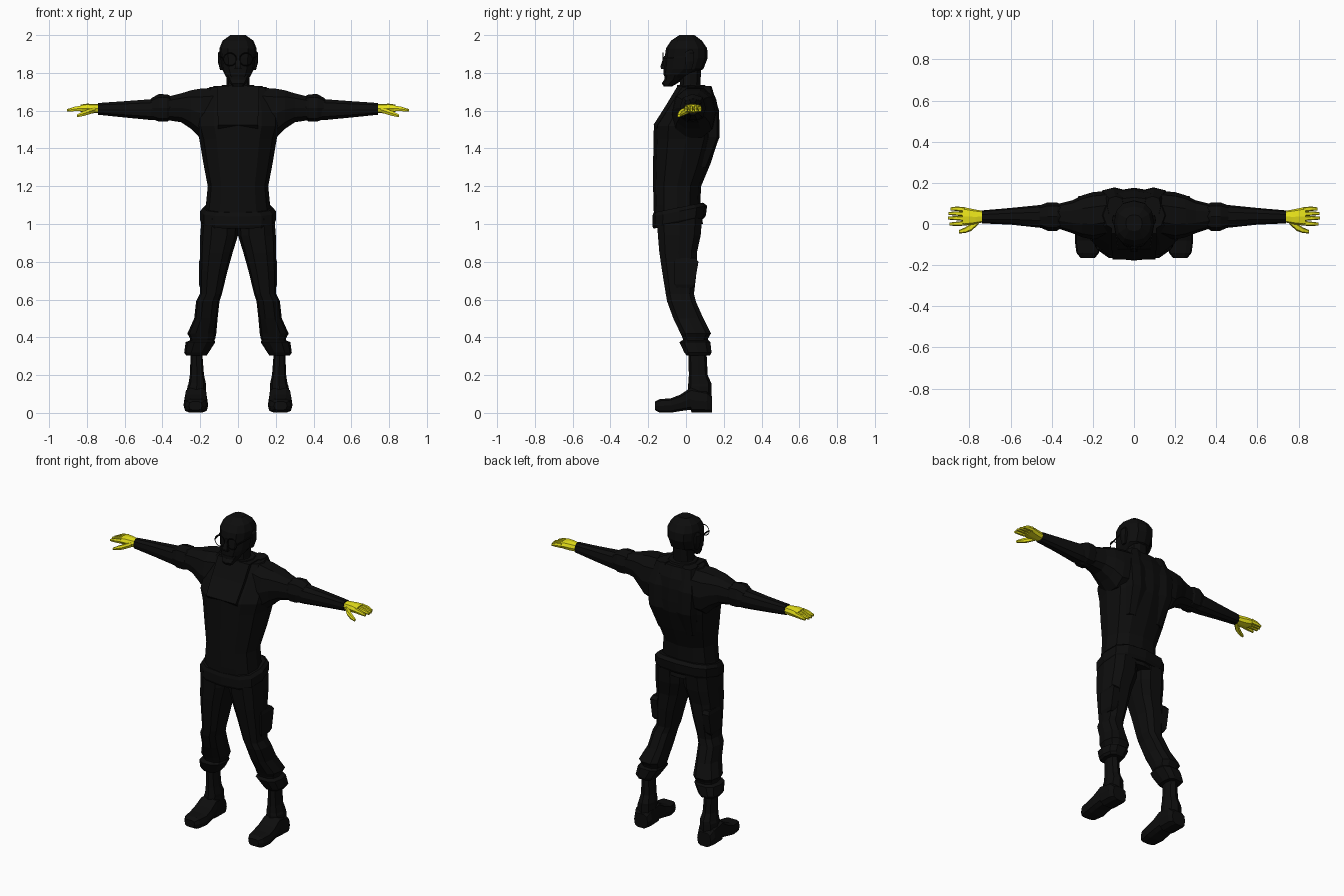
import bpy, bmesh, math


def material(name, rgb):
    m = bpy.data.materials.new(name)
    m.diffuse_color = (*rgb, 1)
    return m


BLACK = material("black cloth", (0.004, 0.004, 0.004))
YELLOW = material("yellow glove", (0.8, 0.76, 0.01))


def spow(v, p):
    return math.copysign(abs(v) ** p, v)


def loft(name, axis, rings, n=12, p=0.7, mat=BLACK, mirror=False, tilt=0.0):
    """Skin rings (position, a0, a1, b0, b1) placed along an axis.
    a and b are the two other axes in x, y, z order; low p gives boxy rings."""
    bm = bmesh.new()
    loops = []
    for t, a0, a1, b0, b1 in rings:
        loop = []
        for i in range(n):
            ang = 2 * math.pi * i / n + (math.pi / 4 if n == 4 else 0)
            k = 1.4142 if n == 4 else 1
            ca, sa = math.cos(ang) * k, math.sin(ang) * k
            a = (a0 + a1) / 2 + (a1 - a0) / 2 * spow(ca, p)
            b = (b0 + b1) / 2 + (b1 - b0) / 2 * spow(sa, p)
            co = {"x": (t, a, b), "y": (a, t, b), "z": (a, b, t + tilt * b)}[axis]
            loop.append(bm.verts.new(co))
        loops.append(loop)
    for l0, l1 in zip(loops, loops[1:]):
        for i in range(n):
            j = (i + 1) % n
            bm.faces.new((l0[i], l0[j], l1[j], l1[i]))
    bm.faces.new(loops[0])
    bm.faces.new(loops[-1])
    bmesh.ops.recalc_face_normals(bm, faces=bm.faces)
    me = bpy.data.meshes.new(name)
    bm.to_mesh(me)
    bm.free()
    me.materials.append(mat)
    ob = bpy.data.objects.new(name, me)
    bpy.context.collection.objects.link(ob)
    if mirror:
        ob.modifiers.new("mirror", "MIRROR").use_mirror_merge = False
    return ob


# jacket body, with a sloped chest above the forward point
loft("jacket", "z", [
    (1.00, -.185, .185, -.168, .09), (1.10, -.170, .170, -.172, .075),
    (1.20, -.160, .160, -.174, .08), (1.32, -.183, .183, -.174, .13),
    (1.45, -.205, .205, -.172, .172), (1.52, -.225, .225, -.170, .176),
    (1.60, -.225, .225, -.115, .172), (1.66, -.21, .21, -.075, .160),
    (1.725, -.15, .15, -.045, .130)], p=.85)
loft("chest_bib", "z", [
    (1.50, -.105, .105, -.150, -.08), (1.525, -.105, .105, -.172, -.08),
    (1.63, -.11, .11, -.105, 0), (1.73, -.11, .11, -.045, .06)], n=4, p=1)
loft("shoulder_blade", "z", [
    (1.30, .04, .13, .05, .11), (1.46, .03, .16, .06, .178),
    (1.60, .03, .17, .06, .175), (1.73, .05, .13, .04, .135)],
    n=8, mirror=True)
# belt sits higher at the back
loft("belt", "z", [
    (1.01, -.19, .19, -.172, .095), (1.025, -.2, .2, -.178, .105),
    (1.075, -.2, .2, -.178, .112), (1.095, -.185, .185, -.172, .09)],
    p=.7, tilt=.2)

# sleeves, elbow pads
loft("sleeve", "x", [
    (.08, -.05, .165, 1.46, 1.73), (.20, -.075, .155, 1.45, 1.722),
    (.25, -.065, .14, 1.50, 1.712), (.30, -.045, .115, 1.535, 1.695),
    (.36, -.025, .10, 1.545, 1.68), (.46, -.018, .092, 1.548, 1.663),
    (.60, -.003, .078, 1.562, 1.652), (.74, .003, .066, 1.577, 1.642)],
    n=10, p=.85, mirror=True)
loft("elbow_pad", "x", [
    (.345, -.015, .09, 1.56, 1.672), (.375, -.033, .105, 1.542, 1.686),
    (.42, -.033, .105, 1.542, 1.688), (.46, -.015, .09, 1.56, 1.665)],
    n=8, p=.8, mirror=True)

# gloves: palm, fingers and thumb
loft("glove_palm", "x", [
    (.735, .008, .064, 1.588, 1.634), (.77, .0, .07, 1.586, 1.636),
    (.80, -.005, .076, 1.588, 1.637), (.835, -.008, .083, 1.593, 1.632)],
    n=8, mat=YELLOW, mirror=True)
for i in range(4):
    y = -.008 + i * .0225
    tip = y + .004 if i else y - .002
    end = (.898, .905, .903, .893)[i]
    loft(f"glove_finger_{i + 1}", "x", [
        (.825, y, y + .0235, 1.597, 1.629),
        (.865, tip, tip + .021, 1.596, 1.622),
        (end, tip + .003, tip + .017, 1.595, 1.609)],
        n=6, mat=YELLOW, mirror=True)
loft("glove_thumb", "x", [
    (.755, .0, .035, 1.59, 1.622), (.79, -.033, .005, 1.578, 1.61),
    (.82, -.044, -.016, 1.57, 1.598), (.852, -.046, -.03, 1.565, 1.58)],
    n=6, mat=YELLOW, mirror=True)

# trousers with knee bulge and rolled cuffs
loft("trouser_leg", "z", [
    (1.03, 0, .193, -.160, .09), (.94, 0, .2, -.153, .082),
    (.85, .028, .202, -.145, .062), (.75, .056, .203, -.130, .060),
    (.63, .085, .202, -.110, .045), (.59, .098, .222, -.103, .055),
    (.50, .108, .232, -.07, .095), (.42, .115, .268, -.032, .135),
    (.395, .12, .255, -.02, .12), (.36, .14, .25, -.01, .11)],
    n=10, p=.75, mirror=True)
loft("trouser_cuff", "z", [
    (.385, .125, .25, -.02, .12), (.375, .12, .277, -.038, .132),
    (.32, .155, .285, -.012, .138), (.305, .165, .275, .0, .13)],
    n=10, p=.75, mirror=True)
loft("thigh_pocket", "z", [
    (.66, .17, .2, -.05, .03), (.68, .16, .207, -.06, .045),
    (.80, .16, .207, -.06, .066), (.82, .16, .2, -.05, .05)],
    n=4, p=1, mirror=True)

# boots
loft("boot_shaft", "z", [
    (.33, .19, .25, .012, .108), (.20, .18, .255, .015, .115),
    (.155, .17, .262, .012, .135), (.14, .17, .268, .01, .135),
    (.06, .165, .275, .01, .135)], n=8, p=.8, mirror=True)
loft("boot_foot", "y", [
    (-.165, .19, .26, .015, .06), (-.14, .17, .28, .0, .074),
    (-.08, .158, .288, .0, .078), (-.03, .16, .287, .008, .098),
    (.025, .163, .283, .015, .135), (.03, .163, .283, .0, .137),
    (.11, .163, .283, .0, .12), (.137, .175, .27, .0, .09)],
    n=10, p=.6, mirror=True)

# neck, collar and head
loft("neck", "z", [
    (1.68, -.075, .075, -.05, .09), (1.74, -.06, .06, -.035, .078),
    (1.84, -.06, .06, -.04, .085)], n=10, p=.9)
loft("collar", "z", [
    (1.70, -.11, .11, -.055, .12), (1.735, -.085, .085, -.05, .105)], n=10, p=.9)
loft("head", "z", [
    (1.765, -.045, .045, -.108, -.01), (1.79, -.07, .07, -.118, .03),
    (1.82, -.085, .085, -.118, .092), (1.88, -.093, .093, -.113, .115),
    (1.93, -.098, .098, -.106, .112), (1.97, -.082, .082, -.08, .085),
    (2.0, -.04, .04, -.035, .045)], p=.85)
loft("beard", "z", [
    (1.728, -.03, .03, -.118, -.075), (1.745, -.042, .042, -.128, -.045),
    (1.765, -.055, .055, -.115, -.02), (1.79, -.07, .07, -.115, 0)], n=8, p=.8)
loft("nose", "z", [
    (1.82, -.018, .018, -.132, -.10), (1.835, -.016, .016, -.135, -.10),
    (1.89, -.008, .008, -.116, -.10)], n=4, p=1)
loft("ear", "z", [
    (1.815, .08, .095, .0, .03), (1.86, .08, .107, -.005, .045),
    (1.905, .08, .106, -.005, .045), (1.92, .08, .095, .0, .035)],
    n=6, mirror=True)

# round spectacles
for side in (-1, 1):
    bpy.ops.mesh.primitive_torus_add(
        location=(side * .043, -.122, 1.872), rotation=(math.pi / 2, 0, 0),
        major_radius=.034, minor_radius=.003, major_segments=16, minor_segments=4)
    rim = bpy.context.object
    rim.name = "spectacle_rim"
    rim.data.materials.append(BLACK)
loft("spectacle_arm", "y", [
    (-.122, .074, .08, 1.872, 1.878), (.01, .094, .1, 1.885, 1.891)],
    n=4, p=1, mirror=True)
